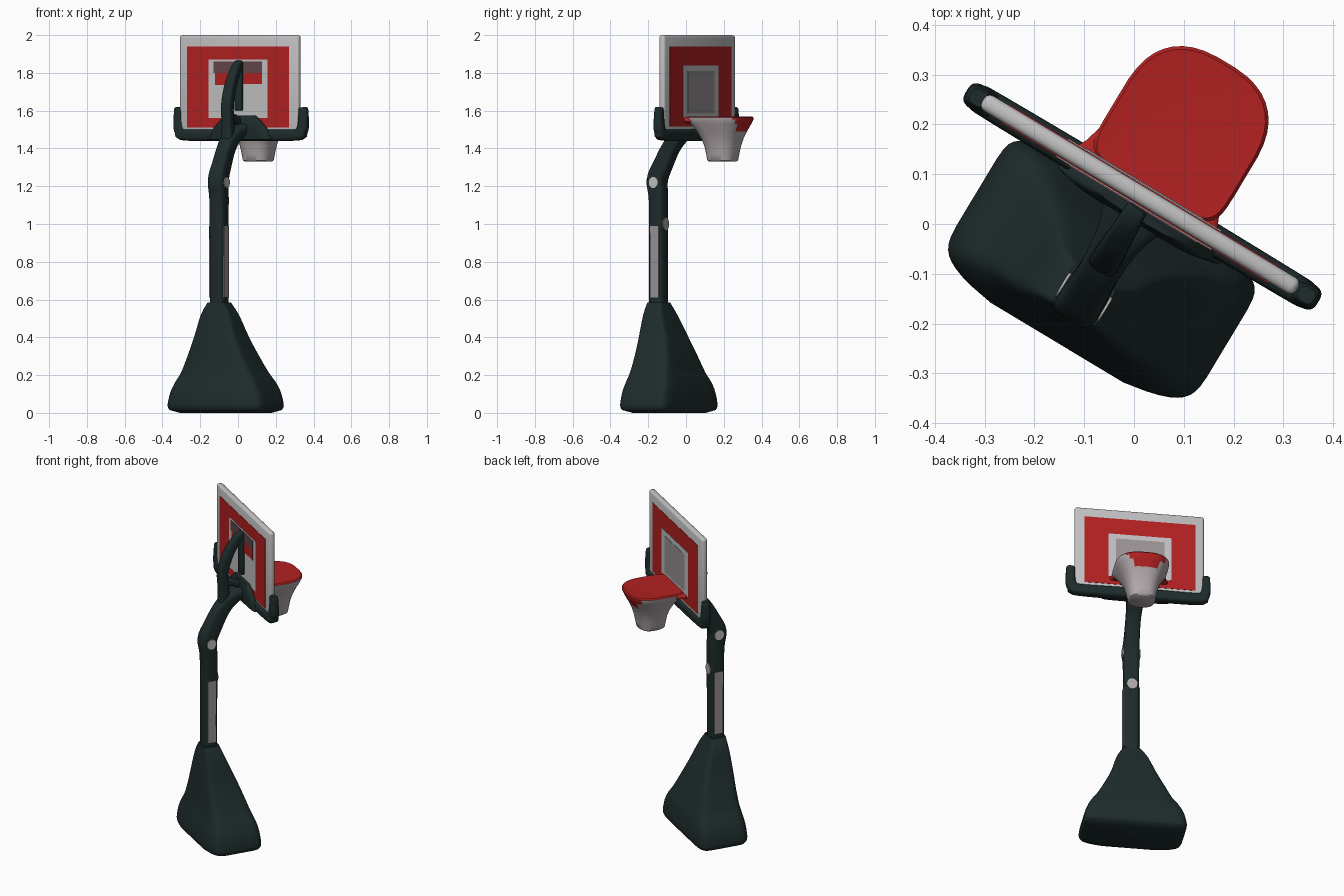
import bpy, bmesh, math
from mathutils import Vector, Matrix

if "Cube" in bpy.data.objects:
    bpy.data.objects.remove(bpy.data.objects["Cube"])

# Local frame: u along the board, v toward the hoop; whole model is turned about z
TURN = Matrix.Rotation(math.radians(-31), 4, 'Z')
U, V, Z = Vector((1, 0, 0)), Vector((0, 1, 0)), Vector((0, 0, 1))


def material(name, r, g, b):
    m = bpy.data.materials.new(name)
    m.diffuse_color = (r, g, b, 1)
    m.use_nodes = True
    m.node_tree.nodes["Principled BSDF"].inputs["Base Color"].default_value = m.diffuse_color
    return m


DARK = material("dark_green_black", 0.013, 0.024, 0.024)
RED = material("red", 0.45, 0.015, 0.015)
WHITE = material("off_white", 0.54, 0.53, 0.54)
GREY = material("mid_grey", 0.32, 0.29, 0.30)
NET = material("net_grey", 0.44, 0.39, 0.40)
DUSK = material("dusky_red_grey", 0.13, 0.06, 0.07)


def finish(name, bm, mats, rule=None):
    bmesh.ops.recalc_face_normals(bm, faces=bm.faces[:])
    if rule:
        for f in bm.faces:
            f.material_index = rule(f)
    me = bpy.data.meshes.new(name)
    bm.to_mesh(me)
    bm.free()
    for m in mats:
        me.materials.append(m)
    me.transform(TURN)
    me.shade_smooth()
    me.set_sharp_from_angle(angle=math.radians(45))
    ob = bpy.data.objects.new(name, me)
    bpy.context.collection.objects.link(ob)
    return ob


def ring(c, a, b, n, count=28, n_rear=None):
    # superellipse ring around c with half-axis vectors a and b
    pts = []
    for i in range(count):
        t = 2 * math.pi * (i + 0.5) / count
        ct, st = math.cos(t), math.sin(t)
        e = 2 / (n_rear if n_rear and st < 0 else n)
        pts.append(c + a * math.copysign(abs(ct) ** e, ct) + b * math.copysign(abs(st) ** e, st))
    return pts


def loft(name, rings, mats, rule=None):
    bm = bmesh.new()
    vs = [[bm.verts.new(p) for p in r] for r in rings]
    k = len(vs[0])
    for r0, r1 in zip(vs, vs[1:]):
        for i in range(k):
            bm.faces.new((r0[i], r0[(i + 1) % k], r1[(i + 1) % k], r1[i]))
    bm.faces.new(vs[0])
    bm.faces.new(vs[-1])
    return finish(name, bm, mats, rule)


def spline(rows, steps=4):
    # smooth interpolation of a table of sections
    out = []
    for i in range(len(rows) - 1):
        p0, p1, p2, p3 = (Vector(rows[min(max(j, 0), len(rows) - 1)]) for j in range(i - 1, i + 3))
        for s in range(steps):
            t = s / steps
            out.append(0.5 * (2 * p1 + (p2 - p0) * t + (2 * p0 - 5 * p1 + 4 * p2 - p3) * t * t
                              + (3 * p1 - p0 - 3 * p2 + p3) * t ** 3))
    return out + [Vector(rows[-1])]


def sweep(name, rows, side, mat, n=4):
    # rows: u, v, z, half width along side, half depth
    rows = spline(rows)
    pts = [Vector(r[:3]) for r in rows]
    rings = []
    for i, r in enumerate(rows):
        t = (pts[min(i + 1, len(pts) - 1)] - pts[max(i - 1, 0)]).normalized()
        rings.append(ring(pts[i], side * r[3], t.cross(side) * r[4], n))
    rings.insert(0, [pts[0] + (p - pts[0]) * 0.75 - (pts[1] - pts[0]).normalized() * 0.008 for p in rings[0]])
    rings.append([pts[-1] + (p - pts[-1]) * 0.75 + (pts[-1] - pts[-2]).normalized() * 0.008 for p in rings[-1]])
    return loft(name, rings, [mat])


def box(name, u0, u1, v0, v1, z0, z1, mat, bevel=0):
    bm = bmesh.new()
    bmesh.ops.create_cube(bm, size=1)
    for p in bm.verts:
        p.co = ((u0 + u1) / 2 + p.co.x * (u1 - u0), (v0 + v1) / 2 + p.co.y * (v1 - v0),
                (z0 + z1) / 2 + p.co.z * (z1 - z0))
    if bevel:
        bmesh.ops.bevel(bm, geom=bm.edges[:], offset=bevel, segments=3, profile=0.5, affect='EDGES')
    return finish(name, bm, [mat])


def disc(name, c, a, b, axis, mat):
    d = axis * 0.004
    return loft(name, [ring(c - d, a, b, 2), ring(c + d, a, b, 2)], [mat])


# Base: tapering foot with a bowed rear face
base = [(-0.01, -0.109, 0.015, 0.285, 0.140), (-0.01, -0.109, 0.04, 0.294, 0.148),
        (-0.01, -0.109, 0.11, 0.278, 0.143), (-0.01, -0.111, 0.165, 0.25, 0.133),
        (-0.01, -0.117, 0.215, 0.216, 0.121), (-0.013, -0.128, 0.3, 0.174, 0.106),
        (-0.014, -0.145, 0.4, 0.130, 0.088), (-0.012, -0.166, 0.52, 0.090, 0.060),
        (-0.011, -0.175, 0.585, 0.05, 0.046)]


def base_ring(cu, cv, z, a, b):
    pts = ring(Vector((cu, cv, z)), U * a, V * b, 8, 40)
    for p in pts:
        if p.y < cv:
            p.y -= max(0, b - 0.05) * 0.38 * (1 - ((p.x - cu) / a) ** 2)
    return pts


loft("base", [base_ring(-0.01, -0.109, 0.0, 0.24, 0.1)] + [base_ring(*r) for r in spline(base, 3)], [DARK])

# Pole with elbow and lower arm leaning to the board
PU = -0.011
sweep("pole", [(PU, -0.176, 0.55, 0.042, 0.043), (PU, -0.176, 0.85, 0.042, 0.043),
               (PU, -0.176, 1.12, 0.044, 0.044), (PU, -0.184, 1.23, 0.047, 0.049),
               (PU, -0.150, 1.31, 0.043, 0.047), (PU, -0.095, 1.41, 0.042, 0.043),
               (PU, -0.03, 1.475, 0.05, 0.036), (PU, 0.03, 1.51, 0.075, 0.03)], U, DARK)

# Upper arm: bowed strut up to the board back
sweep("upper_arm", [(PU, -0.085, 1.42, 0.034, 0.03), (PU, -0.085, 1.53, 0.03, 0.028),
                    (PU, -0.09, 1.63, 0.03, 0.027), (PU, -0.055, 1.74, 0.028, 0.027),
                    (PU, 0.0, 1.825, 0.024, 0.024), (PU, 0.03, 1.85, 0.022, 0.018)], U, DARK)
box("arm_mount", PU - 0.022, PU + 0.022, 0.012, 0.04, 1.6, 1.86, DARK, 0.008)
sweep("cross_link", [(PU, -0.085, 1.57, 0.024, 0.02), (PU, -0.03, 1.56, 0.024, 0.02),
                     (PU, 0.03, 1.53, 0.024, 0.02)], U, DARK)

# Grey strips and round caps on the pole
for s, side in ((-1, "left"), (1, "right")):
    u = PU + s * 0.042
    box(side + "_pole_strip", u - 0.004, u + 0.004, -0.201, -0.150, 0.61, 0.99, GREY)
    disc(side + "_elbow_cap", Vector((PU + s * 0.047, -0.178, 1.22)), V * 0.028, Z * 0.030, U, WHITE)
disc("front_pole_cap", Vector((PU, -0.133, 1.0)), U * 0.030, Z * 0.034, V, NET)

# Backboard with painted panels on both faces
BC, F, B = -0.022, 0.075, 0.039
box("backboard", BC - 0.366, BC + 0.370, B, F, 1.485, 2.0, WHITE, 0.014)


def panel(name, hw, z0, z1, front, lift, mat, u=BC):
    v0, v1 = (F - 0.002, F + lift) if front else (B - lift, B + 0.002)
    box(name, u - hw, u + hw, v0, v1, z0, z1, mat)


panel("front_red_panel", 0.315, 1.515, 1.94, True, 0.002, RED)
panel("front_white_square", 0.180, 1.565, 1.84, True, 0.004, WHITE)
panel("front_grey_square", 0.138, 1.585, 1.81, True, 0.006, GREY)
panel("back_red_panel", 0.315, 1.510, 1.94, False, 0.002, RED)
panel("back_white_square", 0.182, 1.56, 1.87, False, 0.004, WHITE)
panel("back_left_red_patch", 0.05, 1.735, 1.80, False, 0.006, RED, BC - 0.09)
panel("back_right_red_patch", 0.08, 1.74, 1.81, False, 0.006, RED, BC + 0.07)
panel("back_dusky_band", 0.150, 1.80, 1.86, False, 0.007, DUSK)

# Padded U-shaped edge guard and its centre hump
BV = 0.056
L, R = -0.398, 0.370
sweep("edge_guard", [(L, BV, 1.61, 0.021, 0.024), (L, BV, 1.53, 0.026, 0.028),
                     (L + 0.012, BV, 1.49, 0.028, 0.03), (L + 0.05, BV, 1.472, 0.030, 0.031),
                     (-0.015, BV, 1.472, 0.032, 0.033), (R - 0.05, BV, 1.472, 0.030, 0.031),
                     (R - 0.012, BV, 1.49, 0.028, 0.03), (R, BV, 1.53, 0.026, 0.028),
                     (R, BV, 1.61, 0.021, 0.024)], V, DARK, 3)
loft("guard_hump", [ring(Vector((PU + 0.01, 0.026, z)), U * a, V * b, 4)
                    for z, a, b in ((1.448, 0.19, 0.016), (1.51, 0.16, 0.024),
                                    (1.55, 0.12, 0.02), (1.575, 0.09, 0.014))], [DARK])

# Hoop and net: red filled top, grey tapered net with a red patch in front
HC = (-0.008, 0.222)


def hoop_rule(f):
    c = f.calc_center_median()
    if c.z > 1.56 and abs(f.normal.z) > 0.5:
        return 1
    return int(c.y > 0.28 and abs(c.x + 0.02) < 0.9 * (c.z - 1.43))and int(c.z > 1.475)


# rows: z, half width, rear squareness
net = [(1.33, 0.066, 2.6), (1.337, 0.076, 2.6), (1.37, 0.082, 2.6), (1.41, 0.09, 2.6),
       (1.45, 0.102, 3), (1.49, 0.12, 3.5), (1.53, 0.141, 5), (1.552, 0.151, 7),
       (1.563, 0.152, 7), (1.570, 0.146, 7), (1.568, 0.12, 6)]
loft("hoop_net", [ring(Vector((HC[0], HC[1], z)), U * r, V * r, 2.6, 40, nr) for z, r, nr in net],
     [NET, RED], hoop_rule)

# Flared red mount between hoop and board
loft("hoop_mount", [ring(Vector((HC[0] - 0.006, v, 1.551)), U * a, Z * 0.016, 5)
                    for v, a in ((0.07, 0.168), (0.095, 0.155), (0.13, 0.145))], [RED])
